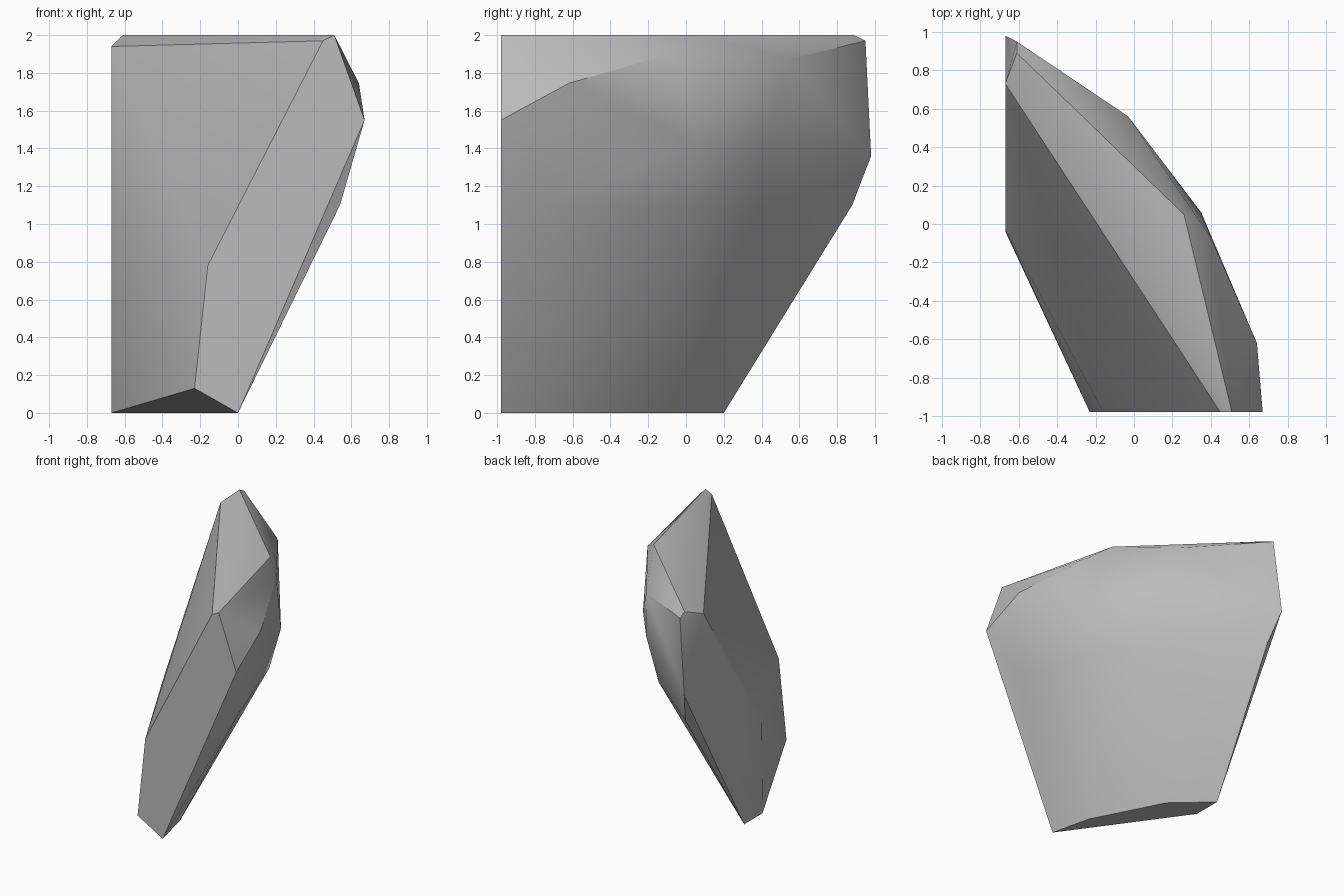
import bpy
import bmesh
import math
from mathutils import Vector

default_cube = bpy.data.objects.get("Cube")
if default_cube:
    bpy.data.objects.remove(default_cube, do_unlink=True)

LEFT_CUT = -0.67    # flat break on the -x side
FRONT_CUT = -0.98   # flat break on the front
TOP = 2.0


def make_material(name, value):
    """One flat grey material for viewport and render."""
    material = bpy.data.materials.new(name)
    material.use_nodes = True
    colour = (value, value, value, 1.0)
    material.diffuse_color = colour
    shader = material.node_tree.nodes["Principled BSDF"]
    shader.inputs["Base Color"].default_value = colour
    shader.inputs["Roughness"].default_value = 0.8
    return material


# Corners of the front break, as (x, z)
front_break = [(0, 0), (-.23, .13), (-.16, .78), (.45, 1.97), (.51, TOP), (.67, 1.55)]

# Corners of the side break, as (y, z)
side_break = [(.2, 0), (-.04, 0), (-.03, .75), (.73, 1.94), (.98, 1.36)]

# Weathered outer surface: foot, waist, shoulder, rim and crown
foot = [(-.08, -.64, 0), (-.38, -.06, 0)]
waist = [(.54, -.75, 1.1), (.25, .05, 1.08), (-.03, .4, 1.08), (-.61, .88, 1.1)]
shoulder = [(.35, .06, 1.43), (.09, .39, 1.42)]
rim = [(.64, -.62, 1.745), (.4, -.07, 1.905), (-.03, .56, 1.875), (-.61, .95, 1.97)]
crown = [(-.61, .89, TOP), (.26, .05, TOP)]

corners = [Vector((x, FRONT_CUT, z)) for x, z in front_break]
corners += [Vector((LEFT_CUT, y, z)) for y, z in side_break]
corners += [Vector(p) for p in foot + waist + shoulder + rim + crown]

# Wrap the corners in a closed convex shell and merge coplanar facets
bm = bmesh.new()
for corner in corners:
    bm.verts.new(corner)
bmesh.ops.convex_hull(bm, input=bm.verts[:])
loose = [v for v in bm.verts if not v.link_faces]
bmesh.ops.delete(bm, geom=loose, context='VERTS')
bmesh.ops.dissolve_limit(bm, angle_limit=math.radians(1),
                         verts=bm.verts[:], edges=bm.edges[:])
bmesh.ops.recalc_face_normals(bm, faces=bm.faces[:])

mesh = bpy.data.meshes.new("rock_shard")
bm.to_mesh(mesh)
bm.free()
mesh.materials.append(make_material("stone grey", 0.5))

rock = bpy.data.objects.new("rock_shard", mesh)
bpy.context.collection.objects.link(rock)

# Soft worn surface with crisp broken edges
bpy.ops.object.select_all(action='DESELECT')
rock.select_set(True)
bpy.context.view_layer.objects.active = rock
bpy.ops.object.shade_smooth_by_angle(angle=math.radians(30))
